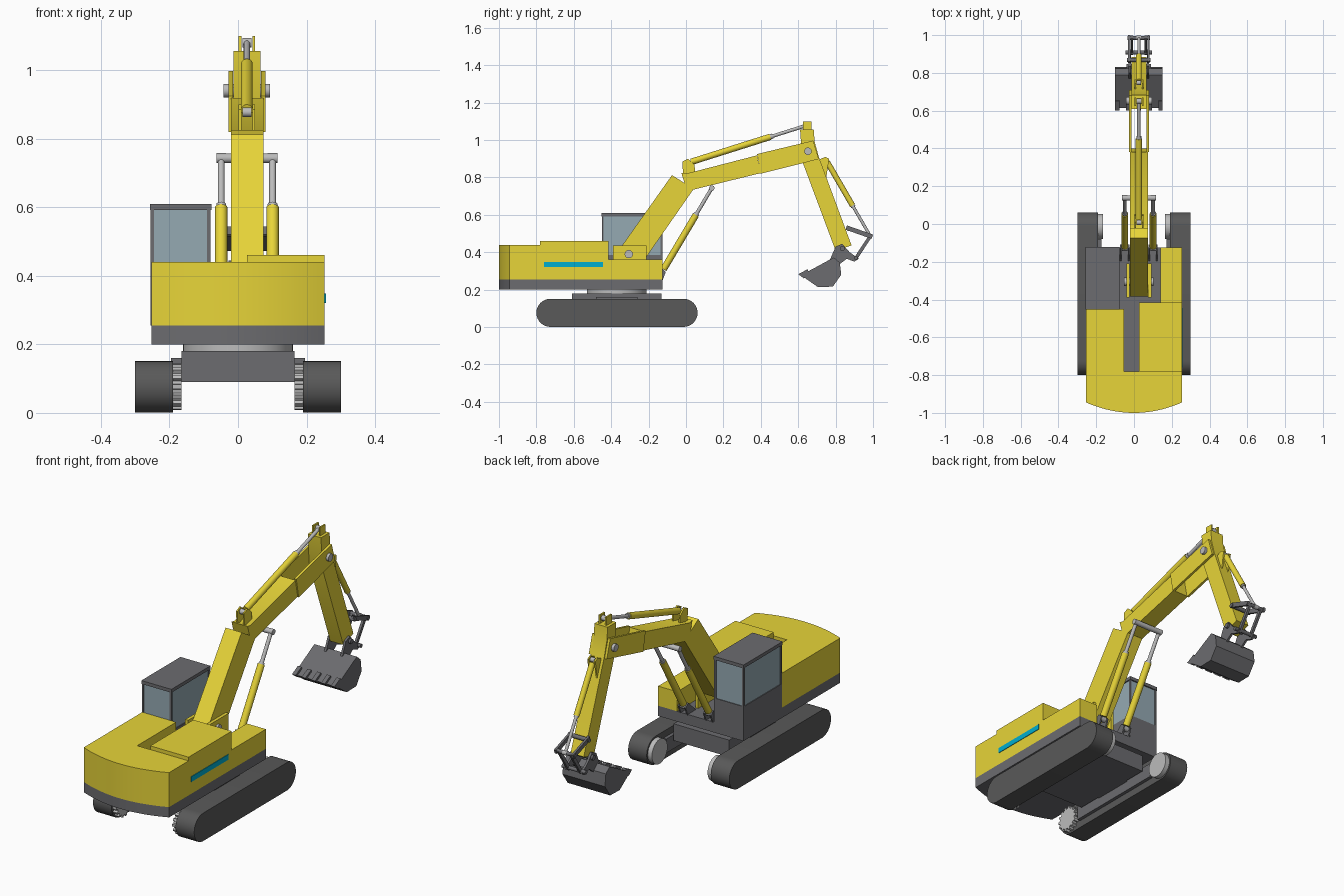
import bpy, bmesh, math
from mathutils import Vector

if "Cube" in bpy.data.objects:
    bpy.data.objects.remove(bpy.data.objects["Cube"])


def material(name, col):
    m = bpy.data.materials.new(name)
    m.diffuse_color = (*col, 1)
    m.use_nodes = True
    m.node_tree.nodes["Principled BSDF"].inputs["Base Color"].default_value = m.diffuse_color
    return m


YELLOW = material("yellow_paint", (0.80, 0.66, 0.04))
GLASS = material("tinted_glass", (0.30, 0.40, 0.45))
BLUE = material("blue_trim", (0.0, 0.42, 0.62))
GREY = material("grey_steel", (0.15, 0.15, 0.16))
DARK = material("track_rubber", (0.10, 0.10, 0.10))
LIGHT = material("bright_steel", (0.50, 0.50, 0.50))
MID = 0.026  # x centre of the boom and arm


def prism(name, pts, lo, hi, mat, axis="x"):
    """Extrude a (y,z) profile along x, or an (x,y) plan along z."""
    def at(p, t):
        return (t, *p) if axis == "x" else (*p, t)
    bm = bmesh.new()
    a = [bm.verts.new(at(p, lo)) for p in pts]
    b = [bm.verts.new(at(p, hi)) for p in pts]
    bm.faces.new(a)
    bm.faces.new(b)
    for i in range(len(pts)):
        j = (i + 1) % len(pts)
        bm.faces.new((a[i], a[j], b[j], b[i]))
    bmesh.ops.recalc_face_normals(bm, faces=bm.faces)
    me = bpy.data.meshes.new(name)
    bm.to_mesh(me)
    bm.free()
    me.materials.append(mat)
    ob = bpy.data.objects.new(name, me)
    bpy.context.collection.objects.link(ob)
    return ob


def box(name, x0, x1, y0, y1, z0, z1, mat):
    return prism(name, [(y0, z0), (y1, z0), (y1, z1), (y0, z1)], x0, x1, mat)


def bar(name, p, q, w, x0, x1, mat):
    """Flat link between two (y,z) points."""
    p, q = Vector(p), Vector(q)
    d = (q - p).normalized()
    n = Vector((-d.y, d.x)) * w / 2
    e = d * w / 2
    return prism(name, [tuple(v) for v in (p - e - n, q + e - n, q + e + n, p - e + n)], x0, x1, mat)


def rod(name, p, q, r, mat, n=24):
    p, q = Vector(p), Vector(q)
    bpy.ops.mesh.primitive_cylinder_add(vertices=n, radius=r, depth=(q - p).length, location=(p + q) / 2)
    ob = bpy.context.object
    ob.name = name
    ob.rotation_euler = (q - p).to_track_quat("Z", "Y").to_euler()
    ob.data.materials.append(mat)
    return ob


def pin(name, y, z, r, x0, x1, mat=LIGHT):
    return rod(name, (x0, y, z), (x1, y, z), r, mat)


def ram(name, x, p, q, split, r):
    """Hydraulic cylinder: barrel, rod and end eyes."""
    a, b = Vector((x, *p)), Vector((x, *q))
    m = a.lerp(b, split)
    rod(name + "_barrel", a.lerp(b, 0.03), m, r, YELLOW)
    rod(name + "_rod", m, b, r * 0.55, LIGHT)
    rod(name + "_collar", m, a.lerp(b, split + 0.02), r * 0.8, LIGHT)
    for tag, e in (("base", a), ("tip", b)):
        pin(f"{name}_{tag}_eye", e.y, e.z, r * 0.8, x - r * 0.8, x + r * 0.8)


def arc(cy, cz, r, a0, a1, n):
    return [(cy + r * math.cos(math.radians(a0 + (a1 - a0) * i / n)),
             cz + r * math.sin(math.radians(a0 + (a1 - a0) * i / n))) for i in range(n + 1)]


# Tracks with frames, toothed sprockets and idlers
loop = arc(-0.013, 0.076, 0.075, -90, 90, 16) + arc(-0.725, 0.076, 0.075, 90, 270, 16)
gear = []
for i in range(14):
    for off, r in ((-0.3, 0.057), (-0.2, 0.068), (0.2, 0.068), (0.3, 0.057)):
        t = (i + off) * math.tau / 14
        gear.append((-0.725 + r * math.cos(t), 0.076 + r * math.sin(t)))
for s, side in ((-1, "left"), (1, "right")):
    prism(side + "_track", loop, s * 0.19, s * 0.30, DARK)
    prism(side + "_sprocket", gear, s * 0.165, s * 0.19, LIGHT)
    pin(side + "_idler", -0.013, 0.076, 0.066, s * 0.165, s * 0.19)
    box(side + "_track_frame", s * 0.172, s * 0.19, -0.65, -0.08, 0.04, 0.115, GREY)
    box(side + "_frame_leg", s * 0.15, s * 0.195, -0.48, -0.26, 0.09, 0.16, GREY)

# Undercarriage and slewing ring
box("undercarriage", -0.165, 0.165, -0.61, -0.13, 0.09, 0.18, GREY)
rod("slewing_ring", (0, -0.37, 0.175), (0, -0.37, 0.205), 0.16, LIGHT, 48)

# Upper body: base frame, counterweight and side housings
tail = [(-0.253 + 0.506 * i / 20, -0.945 - 0.055 * (1 - (i / 10 - 1) ** 2)) for i in range(21)]
prism("base_frame", [(0.253, -0.125), (-0.253, -0.125)] + tail, 0.20, 0.255, GREY, "z")
prism("counterweight", [(0.253, -0.78), (-0.253, -0.78)] + tail, 0.255, 0.44, YELLOW, "z")
box("left_housing", -0.253, -0.052, -0.78, -0.45, 0.255, 0.44, YELLOW)
box("engine_housing", 0.026, 0.253, -0.78, -0.415, 0.255, 0.46, YELLOW)
box("right_front_housing", 0.14, 0.253, -0.415, -0.125, 0.255, 0.36, YELLOW)
box("side_stripe", 0.25, 0.256, -0.76, -0.445, 0.32, 0.348, BLUE)

# Cab: base, glass, posts and roof
box("cab_base", -0.255, -0.08, -0.45, -0.125, 0.255, 0.385, GREY)
box("cab_glass", -0.251, -0.084, -0.446, -0.129, 0.385, 0.592, GLASS)
box("cab_roof", -0.256, -0.078, -0.453, -0.122, 0.592, 0.61, GREY)
for x in (-0.255, -0.09):
    for y in (-0.45, -0.135):
        box("cab_post", x, x + 0.01, y, y + 0.01, 0.385, 0.592, GREY)

# Boom foot brackets and pin
for x in (-0.04, 0.075):
    box("boom_bracket", x, x + 0.017, -0.41 + 0.02, -0.21, 0.25, 0.435, YELLOW)
pin("boom_foot_pin", -0.306, 0.39, 0.022, -0.052, 0.104)

# Boom: lower section, upper section and fork plates
B0, B1 = -0.021, 0.074
prism("lower_boom", [(-0.385, 0.375), (-0.33, 0.315), (-0.25, 0.32), (0.04, 0.737), (0.0, 0.765),
                     (-0.075, 0.812)], B0, B1, YELLOW)
prism("upper_boom", [(-0.025, 0.825), (-0.005, 0.76), (0.04, 0.735), (0.40, 0.823),
                     (0.38, 0.918), (0.0, 0.820)], B0, B1, YELLOW)
fork = [(0.38, 0.925), (0.40, 0.820), (0.71, 0.898), (0.68, 0.997)]
for x in (-0.027, 0.067):
    prism("boom_fork_plate", fork, x, x + 0.013, YELLOW)

# Boom cylinders either side, with lugs and cross pin
for x, side in ((-0.049, "left"), (0.101, "right")):
    ram(side + "_boom_cylinder", x, (-0.128, 0.295), (0.138, 0.743), 0.68, 0.018)
    for dx in (-0.024, 0.016):
        prism("boom_cylinder_lug", [(-0.20, 0.25), (-0.125, 0.25), (-0.108, 0.295), (-0.13, 0.315)],
              x + dx, x + dx + 0.008, GREY)
pin("boom_cross_pin", 0.138, 0.743, 0.014, -0.063, 0.115)

# Arm with top lugs
prism("arm", [(0.61, 1.055), (0.683, 1.055), (0.688, 0.99), (0.71, 0.91), (0.885, 0.437),
              (0.80, 0.408), (0.622, 0.885)], -0.013, 0.065, YELLOW)
pin("arm_pivot_pin", 0.652, 0.94, 0.02, -0.042, 0.094)
for x in (0.002, 0.042):
    box("arm_top_lug", x, x + 0.008, 0.625, 0.67, 1.05, 1.10, YELLOW)
    prism("arm_cylinder_lug", [(-0.02, 0.885), (0.01, 0.90), (0.045, 0.87), (0.05, 0.825), (-0.015, 0.81)],
          x, x + 0.008, YELLOW)
    prism("bucket_cylinder_lug", [(0.71, 0.895), (0.745, 0.91), (0.765, 0.90), (0.75, 0.80)],
          x, x + 0.008, YELLOW)
ram("arm_cylinder", MID, (0.008, 0.877), (0.65, 1.08), 0.69, 0.017)
ram("bucket_cylinder", MID, (0.748, 0.895), (0.985, 0.487), 0.60, 0.015)

# Bucket linkage: rockers, links and pins
for s in (-1, 1):
    bar("rocker_link", (0.868, 0.528), (0.985, 0.487), 0.024, MID + s * 0.045, MID + s * 0.057, GREY)
    bar("bucket_link", (0.985, 0.485), (0.908, 0.368), 0.018, MID + s * 0.03, MID + s * 0.043, GREY)
    prism("bucket_ear", [(0.765, 0.35), (0.80, 0.43), (0.835, 0.445), (0.875, 0.40), (0.925, 0.365),
                         (0.90, 0.35), (0.86, 0.365), (0.82, 0.335)],
          MID + s * 0.042, MID + s * 0.054, GREY)
pin("rocker_pin", 0.868, 0.525, 0.011, MID - 0.062, MID + 0.062, GREY)
pin("link_pin", 0.985, 0.487, 0.010, MID - 0.06, MID + 0.06, GREY)
pin("bucket_link_pin", 0.908, 0.37, 0.010, MID - 0.07, MID + 0.07, GREY)
pin("bucket_pivot_pin", 0.835, 0.42, 0.013, MID - 0.065, MID + 0.065, GREY)

# Bucket with teeth
prism("bucket", [(0.615, 0.277), (0.79, 0.372), (0.822, 0.345), (0.83, 0.28), (0.785, 0.216),
                 (0.705, 0.214)], -0.10, 0.152, GREY)
for i in range(5):
    x = -0.10 + i * 0.0575
    prism("bucket_tooth", [(0.60, 0.283), (0.65, 0.309), (0.66, 0.285), (0.63, 0.26)], x, x + 0.022, GREY)

# Smooth curved faces, keep edges sharp
bpy.ops.object.select_all(action="SELECT")
bpy.context.view_layer.objects.active = bpy.data.objects["arm"]
bpy.ops.object.shade_smooth_by_angle(angle=math.radians(30))
